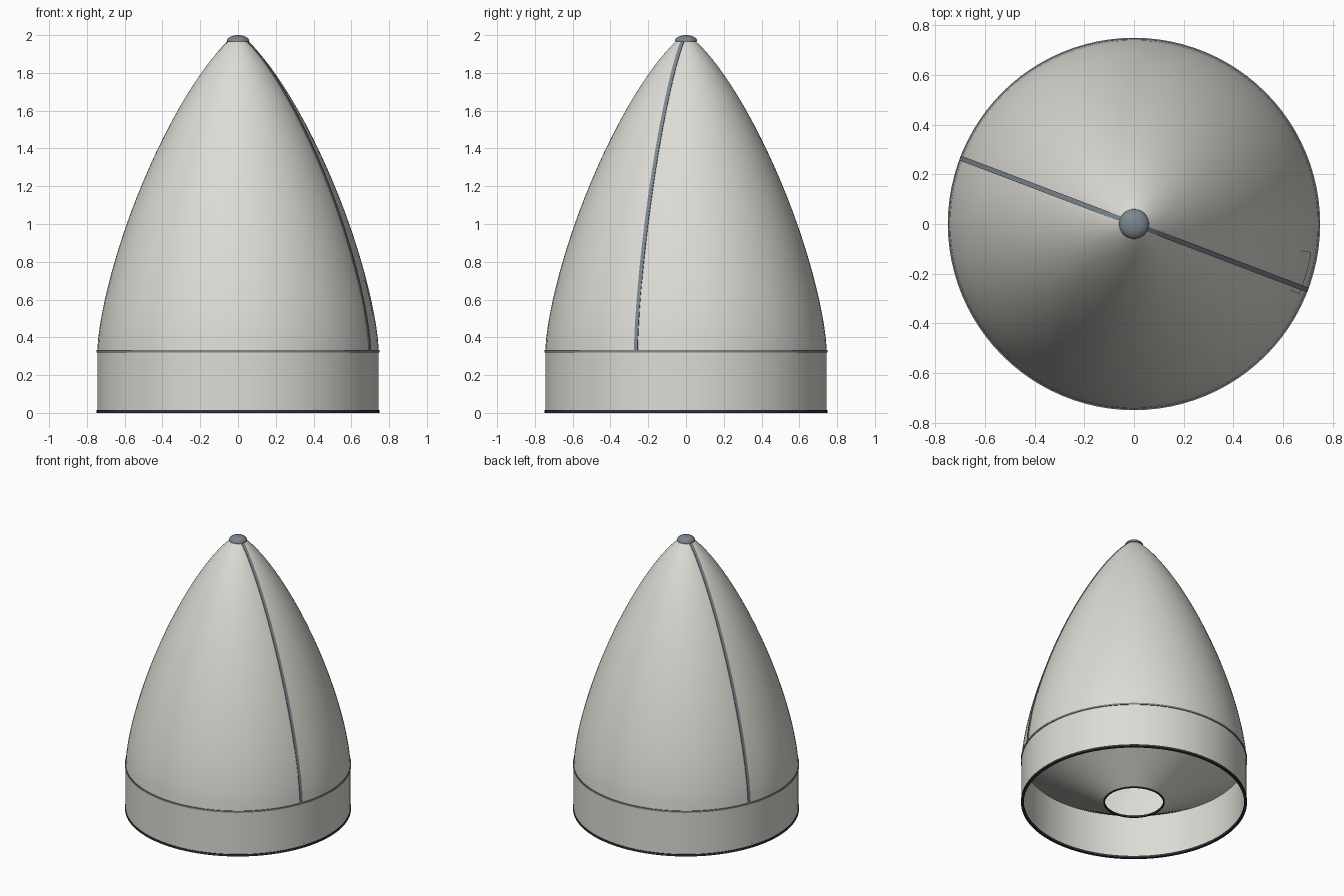
import bpy, math

if "Cube" in bpy.data.objects:
    bpy.data.objects.remove(bpy.data.objects["Cube"])

R, Z0, TIP, SEG = 0.745, 0.33, 2.0, 96
SEAM = math.radians(-20.8)


def mat(name, rgb):
    m = bpy.data.materials.new(name)
    m.diffuse_color = (*rgb, 1)
    m.use_nodes = True
    m.node_tree.nodes["Principled BSDF"].inputs["Base Color"].default_value = m.diffuse_color
    return m


WHITE = mat("warm white", (0.72, 0.71, 0.66))
STEEL = mat("steel grey", (0.20, 0.24, 0.27))
DARK = mat("dark grey", (0.03, 0.035, 0.04))


def radius(z):
    # slender nose curve, tangent to the cylinder below
    t = min(max((TIP - z) / (TIP - Z0), 0), 1)
    a = math.acos(1 - 2 * t)
    return R * math.sqrt(max(a - math.sin(2 * a) / 2, 0) / math.pi)


def build(name, verts, faces, material, angle=35):
    me = bpy.data.meshes.new(name)
    me.from_pydata(verts, [], faces)
    me.materials.append(material)
    ob = bpy.data.objects.new(name, me)
    bpy.context.collection.objects.link(ob)
    bpy.ops.object.select_all(action='DESELECT')
    ob.select_set(True)
    bpy.context.view_layer.objects.active = ob
    bpy.ops.object.mode_set(mode='EDIT')
    bpy.ops.mesh.select_all(action='SELECT')
    bpy.ops.mesh.remove_doubles(threshold=1e-5)
    bpy.ops.mesh.normals_make_consistent(inside=False)
    bpy.ops.object.mode_set(mode='OBJECT')
    bpy.ops.object.shade_smooth_by_angle(angle=math.radians(angle))
    return ob


def lathe(name, profile, material, closed=True):
    # spin an (r, z) profile around the vertical axis
    n = len(profile)
    verts = [(r * math.cos(2 * math.pi * i / SEG), r * math.sin(2 * math.pi * i / SEG), z)
             for i in range(SEG) for r, z in profile]
    faces = []
    for i in range(SEG):
        j = (i + 1) % SEG
        for k in range(n if closed else n - 1):
            l = (k + 1) % n
            faces.append((i * n + k, j * n + k, j * n + l, i * n + l))
    return build(name, verts, faces, material)


def band(name, r0, r1, z0, z1, material):
    return lathe(name, [(r0, z0), (r1, z0), (r1, z1), (r0, z1)], material)


def strip(name, angle, half_width, z0, z1, steps, inner, outer, material):
    # bar of constant width that follows the nose curve
    c, s = math.cos(angle), math.sin(angle)
    verts, faces = [], []
    for i in range(steps + 1):
        z = z0 + (z1 - z0) * i / steps
        for d, w in ((inner, -1), (outer, -1), (outer, 1), (inner, 1)):
            r, t = radius(z) + d, w * half_width
            verts.append((r * c - t * s, r * s + t * c, z))
        if i:
            a, b = 4 * (i - 1), 4 * i
            faces += [(a + k, a + (k + 1) % 4, b + (k + 1) % 4, b + k) for k in range(4)]
    faces += [(0, 1, 2, 3), tuple(4 * steps + k for k in range(4))]
    return build(name, verts, faces, material)


# nose shell, with an inner skin
zs = [Z0 + (1.975 - Z0) * math.sin(i / 40 * math.pi / 2) for i in range(41)]
outer = [(radius(z), z) for z in zs]
inner = [(max(r - 0.012, 0.01), z - 0.005) for r, z in reversed(outer)]
lathe("nose_shell", outer + inner, WHITE)

# cylindrical skirt and its rings
band("skirt", R - 0.012, R, 0.008, Z0, WHITE)
band("joint_ring", R - 0.01, R + 0.005, 0.32, 0.332, STEEL)
band("bottom_ring", R - 0.014, R + 0.004, 0.0, 0.015, DARK)

# inner support cone and its open lower rim
lathe("support_cone", [(R - 0.01, 0.32), (0.2, 0.004), (0.2, 0.014), (R - 0.01, 0.33)], WHITE)
band("support_rim", 0.193, 0.203, 0.0, 0.012, DARK)

# separation rails on opposite sides
for i, a in enumerate((SEAM, SEAM + math.pi)):
    strip(f"seam_rail_{i + 1}", a, 0.01, Z0, 1.975, 48, -0.01, 0.005, STEEL)

# access door, flush with the shell
verts, faces, n, m = [], [], 8, 6
for i in range(n + 1):
    for j in range(m + 1):
        z = 0.52 + 0.18 * j / m
        a = math.radians(-23 + 14 * i / n)
        r = radius(z) + 0.0015
        verts.append((r * math.cos(a), r * math.sin(a), z))
for i in range(n):
    for j in range(m):
        a, b = i * (m + 1) + j, (i + 1) * (m + 1) + j
        faces.append((a, b, b + 1, a + 1))
build("access_door", verts, faces, WHITE)

# rounded tip cap
cap = [(0.0, 1.965), (0.06, 1.965)]
cap += [(0.06 * math.cos(t * math.pi / 16), 1.967 + 0.033 * math.sin(t * math.pi / 16)) for t in range(9)]
lathe("tip_cap", cap, STEEL, closed=False)
